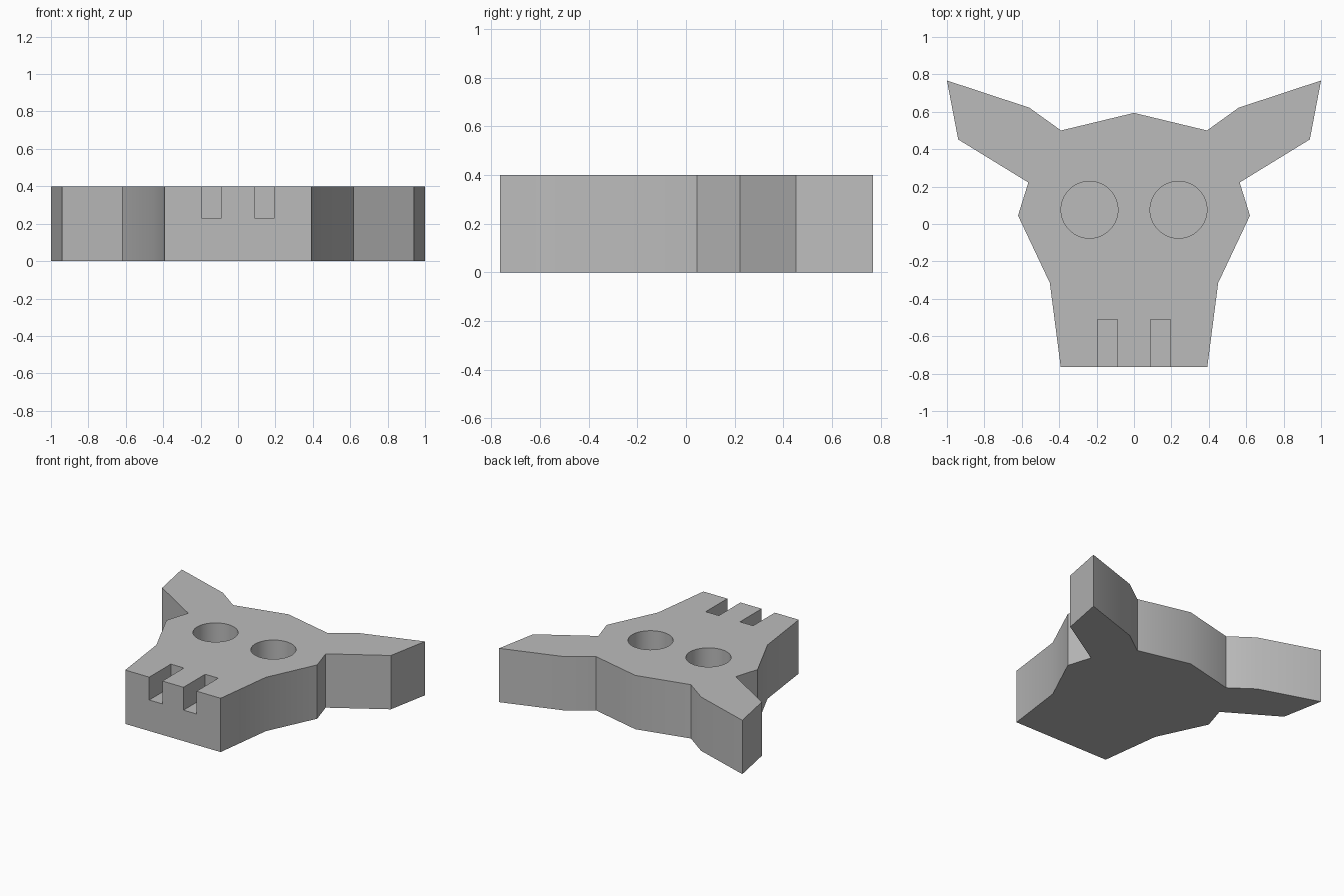
import bpy, bmesh

if "Cube" in bpy.data.objects:
    bpy.data.objects.remove(bpy.data.objects["Cube"], do_unlink=True)

HEIGHT = 0.4
FLOOR = 0.23          # bottom of the eye and nostril recesses

# Single grey material
grey = bpy.data.materials.new("grey")
grey.use_nodes = True
colour = (0.5, 0.5, 0.5, 1)
grey.diffuse_color = colour
grey.node_tree.nodes["Principled BSDF"].inputs["Base Color"].default_value = colour


def make_object(name, bm):
    bmesh.ops.recalc_face_normals(bm, faces=bm.faces)
    mesh = bpy.data.meshes.new(name)
    bm.to_mesh(mesh)
    bm.free()
    mesh.materials.append(grey)
    obj = bpy.data.objects.new(name, mesh)
    bpy.context.collection.objects.link(obj)
    return obj


def prism(name, outline, bottom, top):
    """Extrude a flat outline upwards."""
    bm = bmesh.new()
    face = bm.faces.new([bm.verts.new((x, y, bottom)) for x, y in outline])
    new = bmesh.ops.extrude_face_region(bm, geom=[face])["geom"]
    verts = [v for v in new if isinstance(v, bmesh.types.BMVert)]
    bmesh.ops.translate(bm, verts=verts, vec=(0, 0, top - bottom))
    return make_object(name, bm)


# Head plate: half outline from the crown round the ear to the muzzle, mirrored
half = [(0.39, 0.5), (0.56, 0.622), (1.0, 0.767), (0.94, 0.452), (0.565, 0.222),
        (0.62, 0.045), (0.45, -0.315), (0.392, -0.764)]
outline = [(0, 0.594)] + half + [(-x, y) for x, y in reversed(half)]
head = prism("head_plate", outline, 0, HEIGHT)

# Cutters for round eye recesses and open-fronted nostril slots
cutters = []
for side, label in ((1, "left"), (-1, "right")):
    bm = bmesh.new()
    bmesh.ops.create_cone(bm, cap_ends=True, segments=64, radius1=0.152,
                          radius2=0.152, depth=0.4)
    bmesh.ops.translate(bm, verts=bm.verts, vec=(side * 0.238, 0.076, FLOOR + 0.2))
    cutters.append(make_object(label + "_eye_cutter", bm))
    slot = [(side * 0.087, -0.9), (side * 0.195, -0.9),
            (side * 0.195, -0.51), (side * 0.087, -0.51)]
    cutters.append(prism(label + "_nostril_cutter", slot, FLOOR, HEIGHT + 0.2))

bpy.context.view_layer.objects.active = head
for cutter in cutters:
    cutter.hide_render = True
    mod = head.modifiers.new(cutter.name, "BOOLEAN")
    mod.operation = "DIFFERENCE"
    mod.solver = "EXACT"
    mod.object = cutter
    bpy.ops.object.modifier_apply(modifier=mod.name)
for cutter in cutters:
    bpy.data.objects.remove(cutter, do_unlink=True)

# Smooth shading with crisp edges
bpy.ops.object.select_all(action="DESELECT")
head.select_set(True)
bpy.ops.object.shade_smooth_by_angle(angle=0.52)
